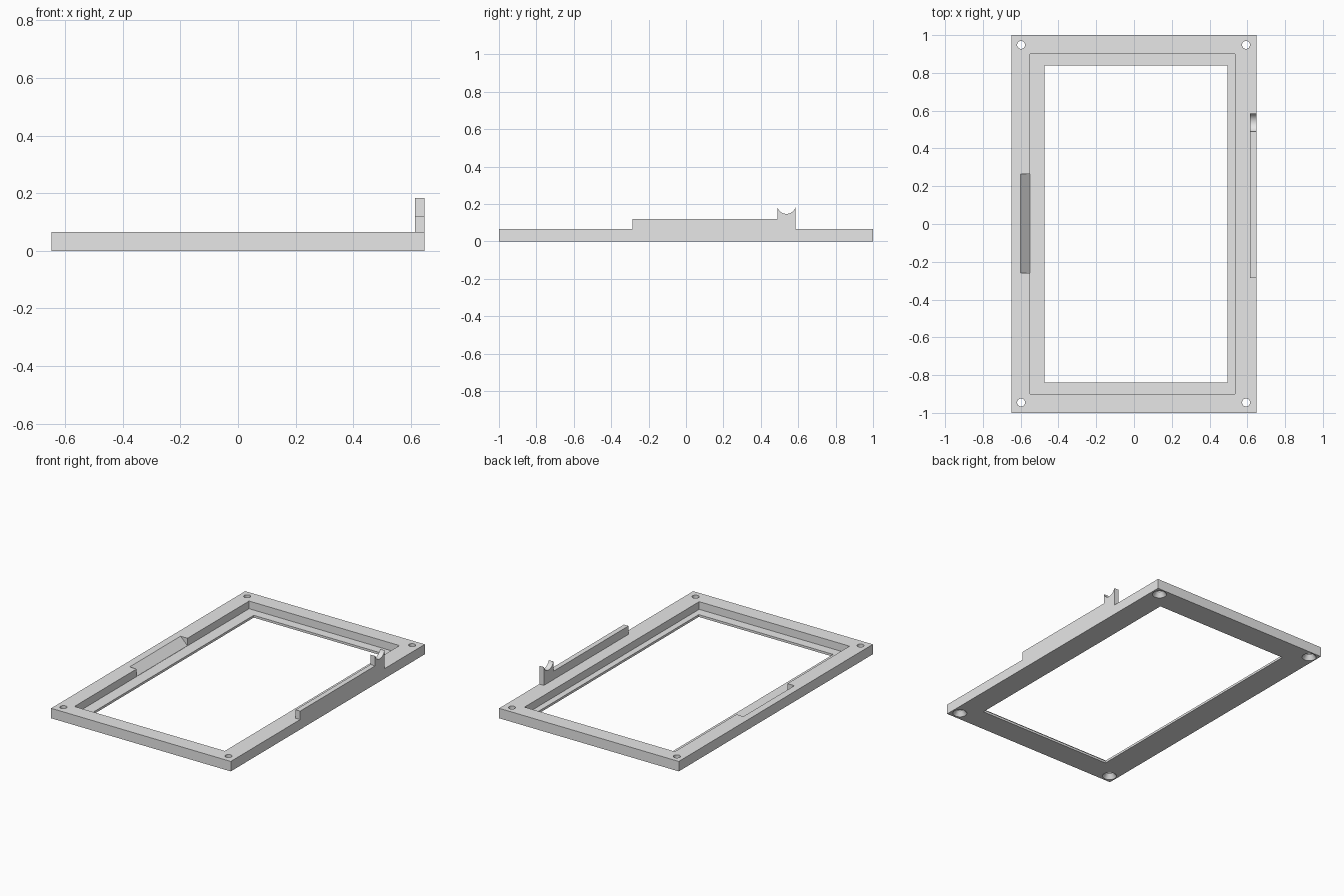
import bpy, bmesh, math

if "Cube" in bpy.data.objects:
    bpy.data.objects.remove(bpy.data.objects["Cube"])

grey = bpy.data.materials.new("plain grey")
grey.diffuse_color = (0.8, 0.8, 0.8, 1)
grey.use_nodes = True
grey.node_tree.nodes["Principled BSDF"].inputs["Base Color"].default_value = grey.diffuse_color


def make_prism(name, profile, axis, start, end):
    """Extrude a 2D outline along x, y or z."""
    def place(a, b, c):
        return {"x": (c, a, b), "y": (a, c, b), "z": (a, b, c)}[axis]
    bm = bmesh.new()
    lower = [bm.verts.new(place(a, b, start)) for a, b in profile]
    upper = [bm.verts.new(place(a, b, end)) for a, b in profile]
    bm.faces.new(lower)
    bm.faces.new(upper)
    n = len(profile)
    for i in range(n):
        j = (i + 1) % n
        bm.faces.new((lower[i], lower[j], upper[j], upper[i]))
    bmesh.ops.recalc_face_normals(bm, faces=bm.faces)
    return finish(name, bm)


def make_revolved(name, profile, x, y, sides=32):
    """Solid of rings (radius, z) around a vertical axis."""
    bm = bmesh.new()
    rings = [[bm.verts.new((x + r * math.cos(2 * math.pi * i / sides),
                            y + r * math.sin(2 * math.pi * i / sides), z))
              for i in range(sides)] for r, z in profile]
    for a, b in zip(rings, rings[1:]):
        for i in range(sides):
            j = (i + 1) % sides
            bm.faces.new((a[i], a[j], b[j], b[i]))
    bm.faces.new(rings[0])
    bm.faces.new(rings[-1])
    bmesh.ops.recalc_face_normals(bm, faces=bm.faces)
    return finish(name, bm)


def finish(name, bm):
    mesh = bpy.data.meshes.new(name)
    bm.to_mesh(mesh)
    bm.free()
    mesh.materials.append(grey)
    obj = bpy.data.objects.new(name, mesh)
    bpy.context.collection.objects.link(obj)
    return obj


def rect(x0, x1, y0, y1):
    return [(x0, y0), (x1, y0), (x1, y1), (x0, y1)]


def cut(obj, cutters):
    """Subtract each cutter, bake the result and remove the cutters."""
    for cutter in cutters:
        cutter.hide_render = True
        mod = obj.modifiers.new("cut", "BOOLEAN")
        mod.operation = "DIFFERENCE"
        mod.solver = "EXACT"
        mod.object = cutter
    deps = bpy.context.evaluated_depsgraph_get()
    baked = bpy.data.meshes.new_from_object(obj.evaluated_get(deps))
    obj.modifiers.clear()
    obj.data = baked
    for cutter in cutters:
        bpy.data.objects.remove(cutter)


W, TOP, FLOOR = 0.648, 0.065, 0.015

# Rectangular bezel frame
frame = make_prism("bezel_frame", rect(-W, W, -1, 1), "z", 0, TOP)

# Stepped recess, window opening and sloped side notch
cutters = [
    make_prism("recess_cutter", rect(-0.55, 0.535, -0.9, 0.9), "z", FLOOR, 0.1),
    make_prism("window_cutter", rect(-0.475, 0.495, -0.838, 0.84), "z", -0.05, 0.1),
    make_prism("notch_cutter", [(-0.61, 0.075), (-0.52, 0.075),
                                (-0.52, 0.016), (-0.551, 0.016)], "y", -0.26, 0.265),
]
# Corner screw holes, countersunk from below
for x in (-0.598, 0.593):
    for y in (-0.945, 0.948):
        cutters.append(make_revolved(
            "screw_hole_cutter",
            [(0.051, -0.01), (0.043, 0), (0.021, 0.03), (0.021, 0.1)], x, y))
cut(frame, cutters)

# Side rail with a cradle post: the post top is a circular scoop
cy, cz, r = 0.537, 0.197, 0.05
angles = [math.radians(195 + 150 * i / 20) for i in range(21)]
scoop = [(cy + r * math.cos(a), cz + r * math.sin(a)) for a in angles]
outline = ([(-0.285, TOP), (-0.285, 0.12), (0.488, 0.12), (0.488, scoop[0][1])]
           + scoop + [(0.586, scoop[-1][1]), (0.586, TOP)])
rail = make_prism("side_rail_with_cradle", outline, "x", 0.615, W)

# Smooth the round surfaces, keep the edges sharp
for obj in (frame, rail):
    bpy.ops.object.select_all(action="DESELECT")
    obj.select_set(True)
    bpy.context.view_layer.objects.active = obj
    bpy.ops.object.shade_smooth_by_angle(angle=math.radians(30))
